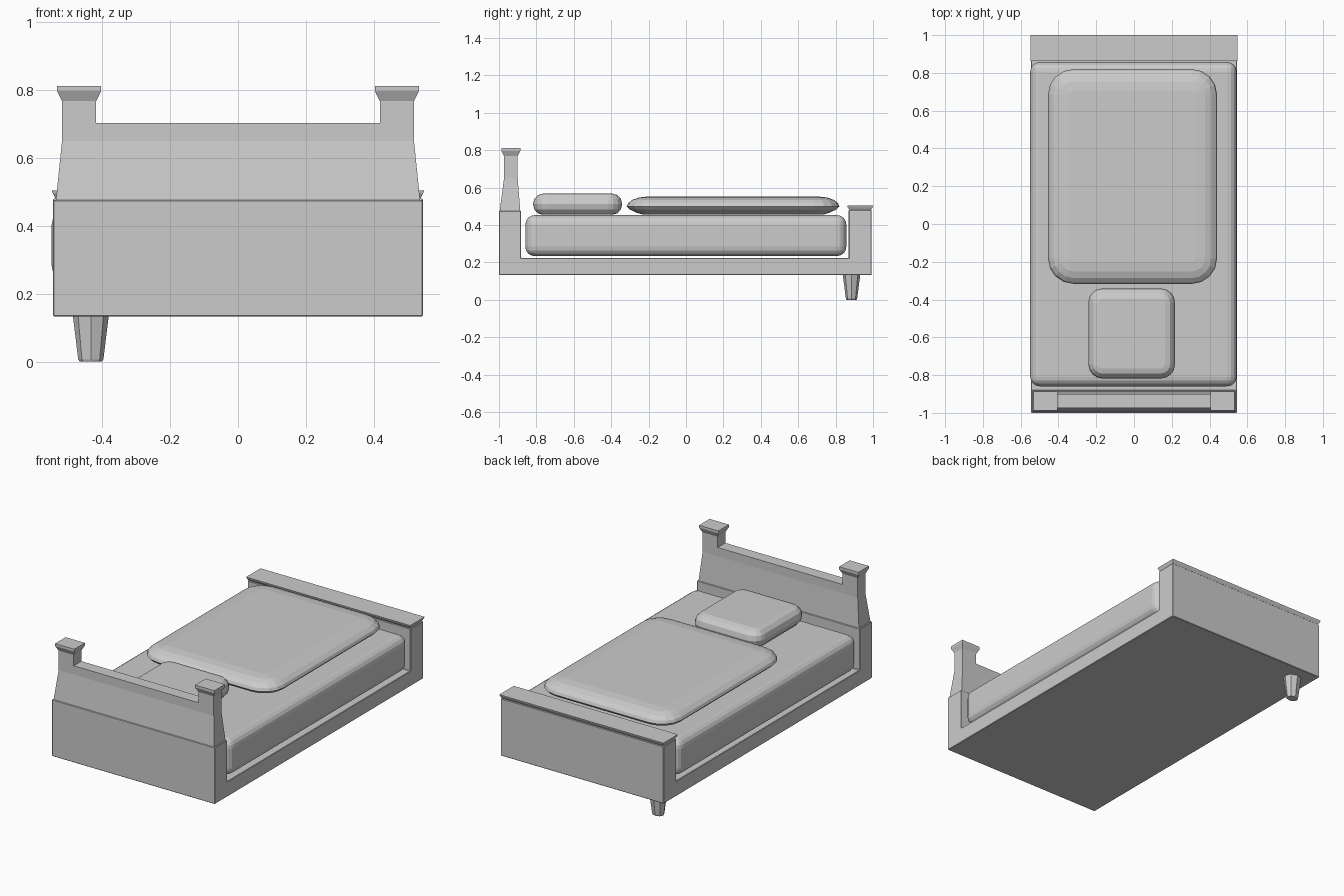
import bpy, bmesh, math

if "Cube" in bpy.data.objects:
    bpy.data.objects.remove(bpy.data.objects["Cube"])


def new_object(name, bm):
    bmesh.ops.recalc_face_normals(bm, faces=bm.faces[:])
    mesh = bpy.data.meshes.new(name)
    bm.to_mesh(mesh)
    bm.free()
    obj = bpy.data.objects.new(name, mesh)
    bpy.context.collection.objects.link(obj)
    return obj


def bevel(obj, width, segments):
    mod = obj.modifiers.new("Bevel", 'BEVEL')
    mod.width, mod.segments = width, segments


def rounded_rect(x0, x1, y0, y1, r=0, steps=4):
    if r == 0:
        return [(x1, y1), (x0, y1), (x0, y0), (x1, y0)]
    corners = [(x1 - r, y1 - r), (x0 + r, y1 - r), (x0 + r, y0 + r), (x1 - r, y0 + r)]
    pts = []
    for i, (cx, cy) in enumerate(corners):
        for s in range(steps + 1):
            a = math.pi / 2 * (i + s / steps)
            pts.append((cx + r * math.cos(a), cy + r * math.sin(a)))
    return pts


def loft(name, sections):
    """Skin a list of (outline, z) sections and cap both ends."""
    bm = bmesh.new()
    rings = [[bm.verts.new((x, y, z)) for x, y in pts] for pts, z in sections]
    n = len(rings[0])
    for a, b in zip(rings, rings[1:]):
        for i in range(n):
            j = (i + 1) % n
            bm.faces.new((a[i], a[j], b[j], b[i]))
    bm.faces.new(rings[0])
    bm.faces.new(rings[-1])
    return new_object(name, bm)


def cushion(name, x0, x1, y0, y1, profile, radius):
    """Rounded slab; profile is a list of (inset, z)."""
    loft(name, [(rounded_rect(x0 + d, x1 - d, y0 + d, y1 - d, max(radius - d, 0.012)), z)
                for d, z in profile])


def arc_profile(depth, z0, z1, steps=6):
    mid, half = (z0 + z1) / 2, (z1 - z0) / 2
    angles = [math.pi * (k / steps - 0.5) for k in range(steps + 1)]
    return [(depth * (1 - math.cos(a)), mid + half * math.sin(a)) for a in angles]


# Frame: U-shaped side profile extruded across the width
bm = bmesh.new()
profile = [(-1, 0.133), (0.993, 0.133), (0.993, 0.48), (0.87, 0.48),
           (0.87, 0.225), (-0.882, 0.225), (-0.882, 0.476), (-1, 0.476)]
face = bm.faces.new([bm.verts.new((-0.545, y, z)) for y, z in profile])
ext = bmesh.ops.extrude_face_region(bm, geom=[face])
bmesh.ops.translate(bm, vec=(1.09, 0, 0),
                    verts=[v for v in ext["geom"] if isinstance(v, bmesh.types.BMVert)])
bevel(new_object("bed_frame", bm), 0.003, 1)

# Headboard panel, tapering upward
loft("headboard_panel", [
    (rounded_rect(-0.537, 0.537, -0.996, -0.886), 0.474),
    (rounded_rect(-0.519, 0.519, -0.973, -0.9), 0.65),
    (rounded_rect(-0.519, 0.519, -0.973, -0.9), 0.703)])

# Headboard posts with flared caps
for side, label in ((-1, "left"), (1, "right")):
    sections = []
    for grow, z in ((0, 0.703), (0, 0.768), (0.014, 0.797), (0.014, 0.812)):
        xs = sorted((side * (0.418 - grow), side * (0.519 + grow)))
        sections.append((rounded_rect(*xs, -0.973 - grow, -0.9 + grow), z))
    loft("headboard_post_" + label, sections)

# Footboard cap rail
loft("footboard_rail", [
    (rounded_rect(-0.537, 0.537, 0.876, 0.988), 0.478),
    (rounded_rect(-0.546, 0.546, 0.864, 0.998), 0.496),
    (rounded_rect(-0.549, 0.549, 0.862, 1.0), 0.504)])

# Mattress
bm = bmesh.new()
bmesh.ops.create_cube(bm, size=1)
bmesh.ops.scale(bm, vec=(1.093, 1.716, 0.219), verts=bm.verts[:])
bmesh.ops.translate(bm, vec=(-0.003, -0.001, 0.3435), verts=bm.verts[:])
bevel(new_object("mattress", bm), 0.05, 4)

# Pillow and folded duvet
cushion("pillow", -0.242, 0.217, -0.818, -0.341, arc_profile(0.053, 0.455, 0.568), 0.075)
cushion("duvet", -0.455, 0.44, -0.317, 0.82,
        [(0.09, 0.455), (0.055, 0.465), (0.018, 0.482), (0, 0.5), (0.007, 0.517),
         (0.03, 0.535), (0.065, 0.547), (0.115, 0.553)], 0.135)

# Tapered foot (the model has only this one)
loft("foot", [([(-0.434 + rx * math.cos(a), 0.885 + ry * math.sin(a))
                for a in [math.pi / 4 * k for k in range(8)]], z)
              for rx, ry, z in ((0.033, 0.027, 0), (0.037, 0.03, 0.006), (0.053, 0.047, 0.135))])
